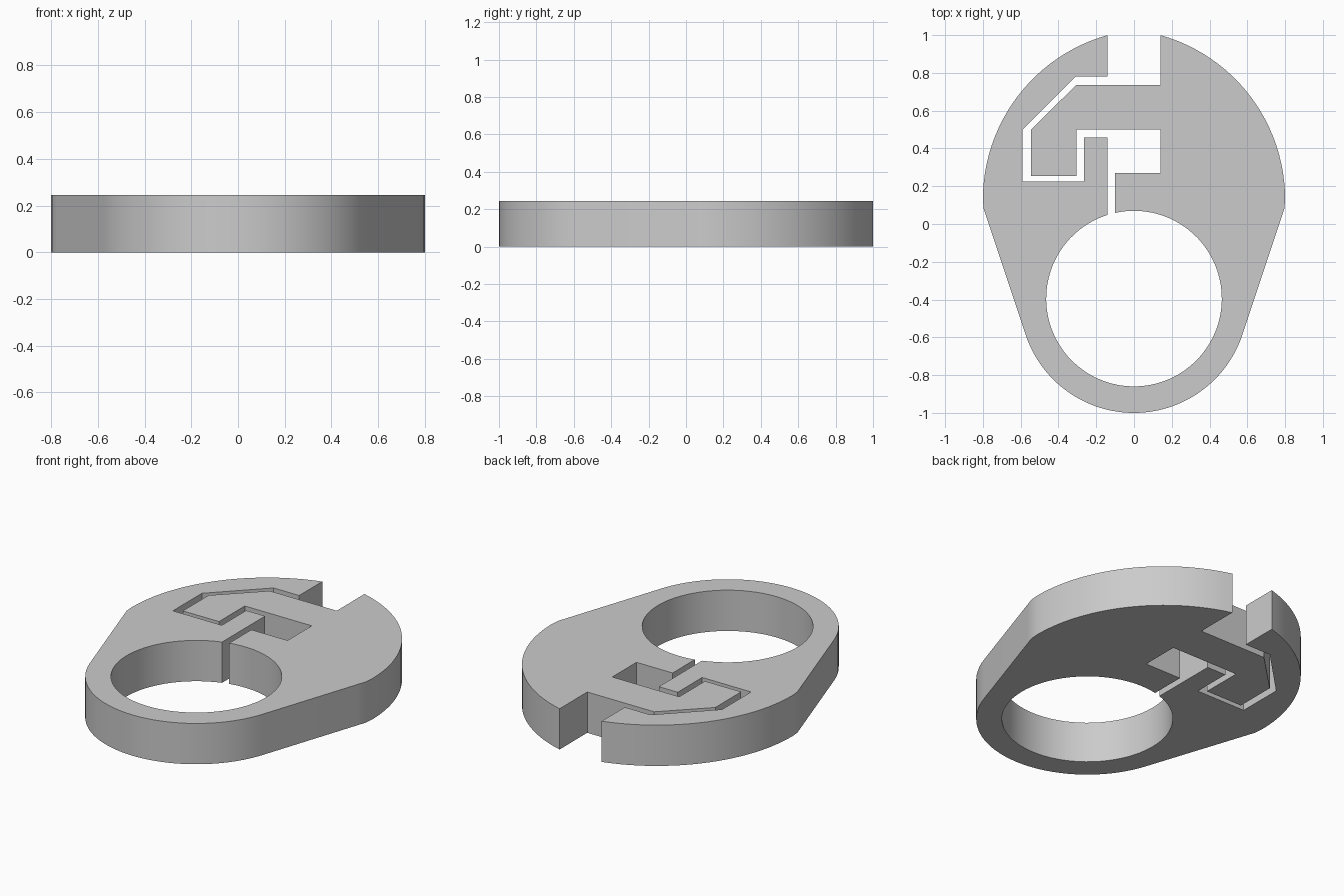
import bpy, bmesh
from math import sin, cos, asin, acos, atan2, pi, radians

cube = bpy.data.objects.get("Cube")
if cube:
    bpy.data.objects.remove(cube, do_unlink=True)

THICKNESS = 0.245
RING_Y, RING_OUT, RING_IN = -0.395, 0.605, 0.465   # finger ring
HEAD_X, HEAD_Y, HEAD_R = -0.103, 0.13, 0.903       # side arc of the head
SLOT = 0.14                                        # half width of the entry slot


def arc(cx, cy, r, start, end, steps):
    """Points along an arc, both ends included."""
    angles = [start + (end - start) * i / steps for i in range(steps + 1)]
    return [(cx + r * cos(a), cy + r * sin(a)) for a in angles]


# Outer outline, +x half: head arc, rounded shoulder, straight flank, ring
right = arc(HEAD_X, HEAD_Y, HEAD_R, acos((SLOT - HEAD_X) / HEAD_R), 0, 24)
right += [(0.796, 0.08), (0.776, 0.02)]
right += arc(0, RING_Y, RING_OUT, atan2(-1, 3), -pi / 2, 24)
left = [(-x, y) for x, y in reversed(right[:-1])]

# Outer side of the narrow channel, down to the ring hole
channel = [(-SLOT, 0.78), (-0.31, 0.78), (-0.59, 0.5), (-0.59, 0.225),
           (-0.265, 0.225), (-0.265, 0.457), (-SLOT, 0.457)]

# Ring hole, open at the narrow slit
slit_left = pi / 2 + asin(SLOT / RING_IN)
slit_right = pi / 2 + asin(0.1 / RING_IN) + 2 * pi
hole = arc(0, RING_Y, RING_IN, slit_left, slit_right, 72)

# Square pocket and the hook that reaches into the channel
hook = [(-0.1, 0.27), (SLOT, 0.27), (SLOT, 0.5), (-0.305, 0.5),
        (-0.305, 0.255), (-0.545, 0.255), (-0.545, 0.5),
        (-0.305, 0.737), (SLOT, 0.737)]

# Extrude the whole outline into a flat plate
bm = bmesh.new()
verts = [bm.verts.new((x, y, 0)) for x, y in right + left + channel + hole + hook]
base = bm.faces.new(verts)
result = bmesh.ops.extrude_face_region(bm, geom=[base], use_keep_orig=True)
top = [g for g in result["geom"] if isinstance(g, bmesh.types.BMVert)]
bmesh.ops.translate(bm, verts=top, vec=(0, 0, THICKNESS))
bmesh.ops.recalc_face_normals(bm, faces=bm.faces)
mesh = bpy.data.meshes.new("slotted_ring_plate")
bm.to_mesh(mesh)
bm.free()

plate = bpy.data.objects.new("slotted_ring_plate", mesh)
bpy.context.collection.objects.link(plate)

# Plain grey material
grey = bpy.data.materials.new("light_grey")
grey.use_nodes = True
colour = (0.6, 0.6, 0.6, 1)
grey.diffuse_color = colour
grey.node_tree.nodes["Principled BSDF"].inputs["Base Color"].default_value = colour
mesh.materials.append(grey)

# Smooth curved walls, sharp corners
bpy.ops.object.select_all(action="DESELECT")
plate.select_set(True)
bpy.context.view_layer.objects.active = plate
bpy.ops.object.shade_smooth_by_angle(angle=radians(20))
